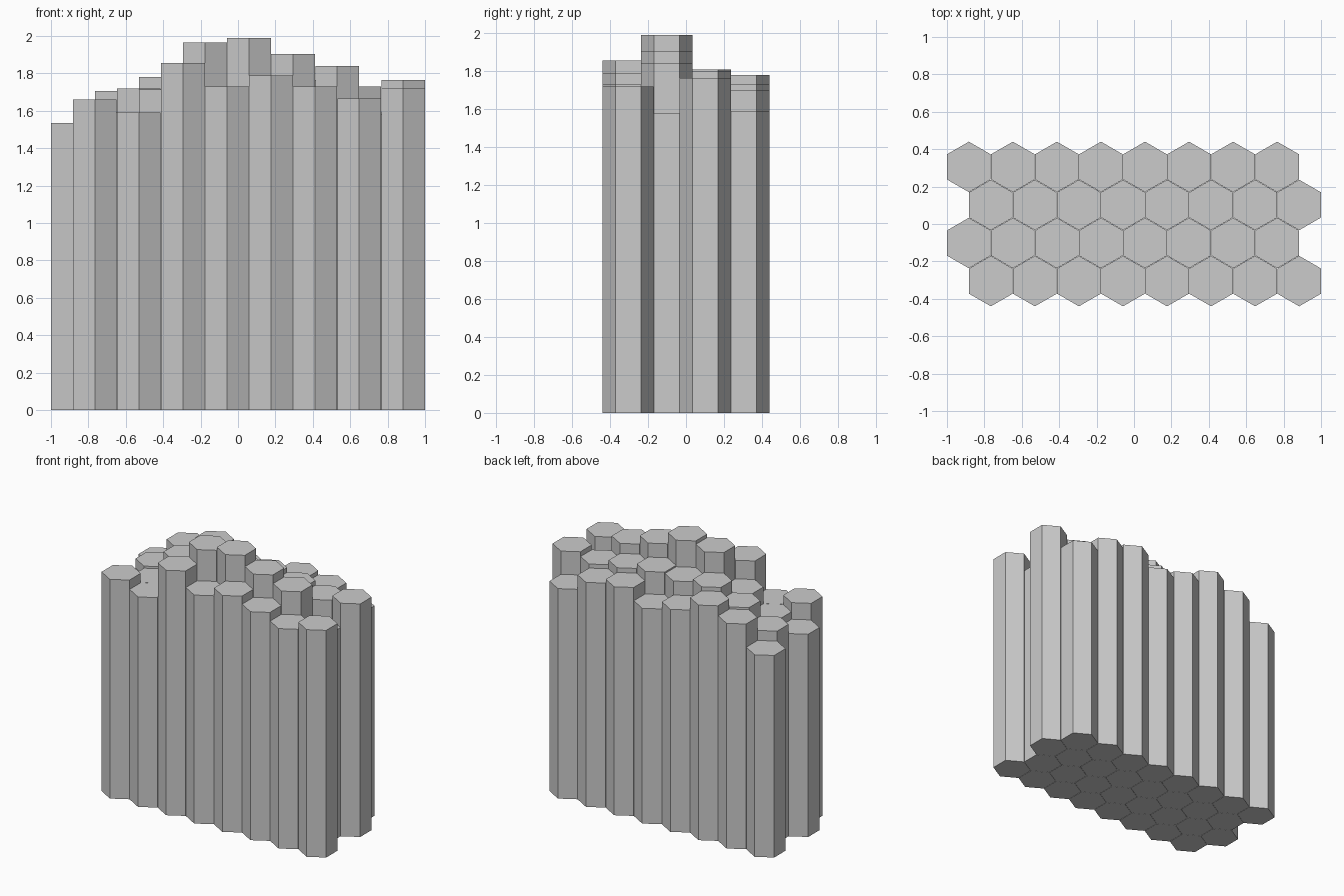
import bpy
import math

if "Cube" in bpy.data.objects:
    bpy.data.objects.remove(bpy.data.objects["Cube"])

RADIUS = 0.1348          # corner radius of each hexagonal column
PITCH_X = 0.2355         # spacing along a row
PITCH_Y = 0.2035         # spacing between rows

# Column heights per row, front to back, each from left to right
ROWS = [
    [1.66, 1.59, 1.855, 1.73, 1.79, 1.73, 1.665, 1.72],
    [1.535, 1.59, 1.715, 1.965, 1.99, 1.905, 1.84, 1.58],
    [1.605, 1.72, 1.81, 1.79, 1.80, 1.765, 1.73, 1.765],
    [1.53, 1.705, 1.78, 1.685, 1.63, 1.73, 1.70, 1.59],
]


def hex_column(name, x, y, height):
    """Closed hexagonal prism standing on the ground, corners facing front and back."""
    ring = [(RADIUS * math.sin(math.radians(60 * k)),
             -RADIUS * math.cos(math.radians(60 * k))) for k in range(6)]
    verts = [(px, py, z) for z in (0, height) for px, py in ring]
    faces = [tuple(range(5, -1, -1)), tuple(range(6, 12))]
    faces += [(k, (k + 1) % 6, (k + 1) % 6 + 6, k + 6) for k in range(6)]
    mesh = bpy.data.meshes.new(name)
    mesh.from_pydata(verts, [], faces)
    obj = bpy.data.objects.new(name, mesh)
    obj.location = (x, y, 0)
    bpy.context.collection.objects.link(obj)


# Four staggered rows of stone columns
for r, heights in enumerate(ROWS):
    shift = PITCH_X / 4 * (1 if r % 2 == 0 else -1)
    for i, h in enumerate(heights):
        hex_column(f"stone_column_{r + 1}_{i + 1}",
                   (i - 3.5) * PITCH_X + shift, (r - 1.5) * PITCH_Y, h)
